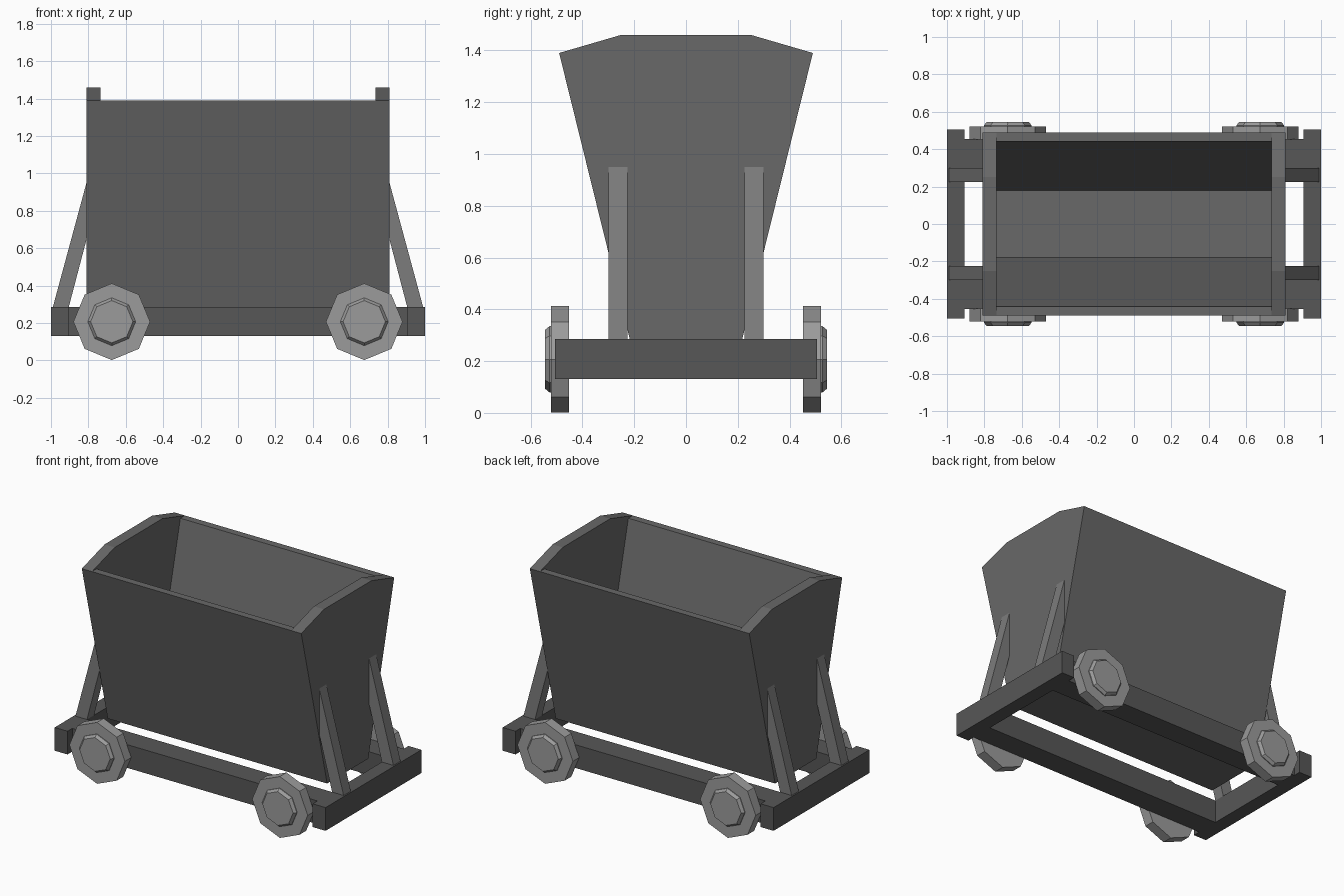
import bpy, bmesh, math
from mathutils import Vector

if "Cube" in bpy.data.objects:
    bpy.data.objects.remove(bpy.data.objects["Cube"])


def paint(name, v):
    m = bpy.data.materials.new(name)
    m.diffuse_color = (v, v, v, 1)
    m.use_nodes = True
    m.node_tree.nodes["Principled BSDF"].inputs["Base Color"].default_value = m.diffuse_color
    return m


BODY, FRAME = paint("body_grey", 0.14), paint("frame_grey", 0.095)
BRACE, WHEEL = paint("brace_grey", 0.20), paint("wheel_grey", 0.33)


def make(name, bm, mat):
    bmesh.ops.recalc_face_normals(bm, faces=bm.faces)
    me = bpy.data.meshes.new(name)
    bm.to_mesh(me)
    bm.free()
    me.materials.append(mat)
    ob = bpy.data.objects.new(name, me)
    bpy.context.collection.objects.link(ob)
    return ob


def prism(name, pts, offset, mat):
    """Extrude a planar outline of 3D points along an offset."""
    bm = bmesh.new()
    face = bm.faces.new([bm.verts.new(p) for p in pts])
    ext = bmesh.ops.extrude_face_region(bm, geom=[face])
    bmesh.ops.translate(bm, vec=Vector(offset),
                        verts=[v for v in ext["geom"] if isinstance(v, bmesh.types.BMVert)])
    # the extruded source face must remain as the closing cap
    edges = [e for e in bm.edges if e.is_boundary]
    if edges:
        bmesh.ops.holes_fill(bm, edges=edges)
    return make(name, bm, mat)


def box(name, x0, x1, y0, y1, z0, z1, mat):
    return prism(name, [(x0, y0, z0), (x1, y0, z0), (x1, y1, z0), (x0, y1, z0)],
                 (0, 0, z1 - z0), mat)


def octagon(name, x, z, rings, side, mat):
    """Eight-sided solid along y through (y, radius) rings."""
    bm = bmesh.new()
    loops = [[bm.verts.new((x + r * math.cos(i * math.pi / 4), side * y,
                            z + r * math.sin(i * math.pi / 4))) for i in range(8)]
             for y, r in rings]
    for a, b in zip(loops, loops[1:]):
        for i in range(8):
            j = (i + 1) % 8
            bm.faces.new((a[i], a[j], b[j], b[i]))
    bm.faces.new(loops[0])
    bm.faces.new(loops[-1])
    return make(name, bm, mat)


# Hopper: flared outer block with crowned ends
hopper = prism("hopper", [(-0.81, y, z) for y, z in (
    (-0.217, 0.285), (0.217, 0.285), (0.49, 1.39), (0.25, 1.46),
    (-0.25, 1.46), (-0.49, 1.39))], (1.62, 0, 0), BODY)

# Cutters: hollow interior, and the crown removed between the end walls
cavity = prism("hopper_cavity_cutter", [(-0.735, y, z) for y, z in (
    (-0.18, 0.33), (0.18, 0.33), (0.442, 1.39), (0.491, 1.5882),
    (-0.491, 1.5882), (-0.442, 1.39))], (1.47, 0, 0), BODY)
crown = box("hopper_rim_cutter", -0.735, 0.735, -0.7, 0.7, 1.39, 1.7, BODY)
for cutter in (cavity, crown):
    mod = hopper.modifiers.new("cut", "BOOLEAN")
    mod.operation = "DIFFERENCE"
    mod.solver = "EXACT"
    mod.object = cutter
    cutter.hide_render = True
    cutter.hide_viewport = True

for s in (-1, 1):
    # Chassis: end beams and side rails
    box("end_beam", *sorted((s * 0.905, s * 1.0)), -0.505, 0.505, 0.13, 0.285, FRAME)
    box("side_rail", -0.905, 0.905, *sorted((s * 0.30, s * 0.455)), 0.13, 0.285, FRAME)
    for t in (-1, 1):
        # Sloping braces against the hopper ends
        prism("brace", [(t * x, s * 0.225, z) for x, z in (
            (0.905, 0.285), (0.99, 0.285), (0.81, 0.95), (0.809, 0.925), (0.809, 0.65))],
            (0, s * 0.075, 0), BRACE)
        # Octagonal wheels with tapered hub caps
        octagon("wheel", t * 0.675, 0.207, [(0.452, 0.205), (0.522, 0.205)], s, WHEEL)
        octagon("hub", t * 0.675, 0.207, [(0.515, 0.128), (0.527, 0.128), (0.545, 0.113)], s, WHEEL)
